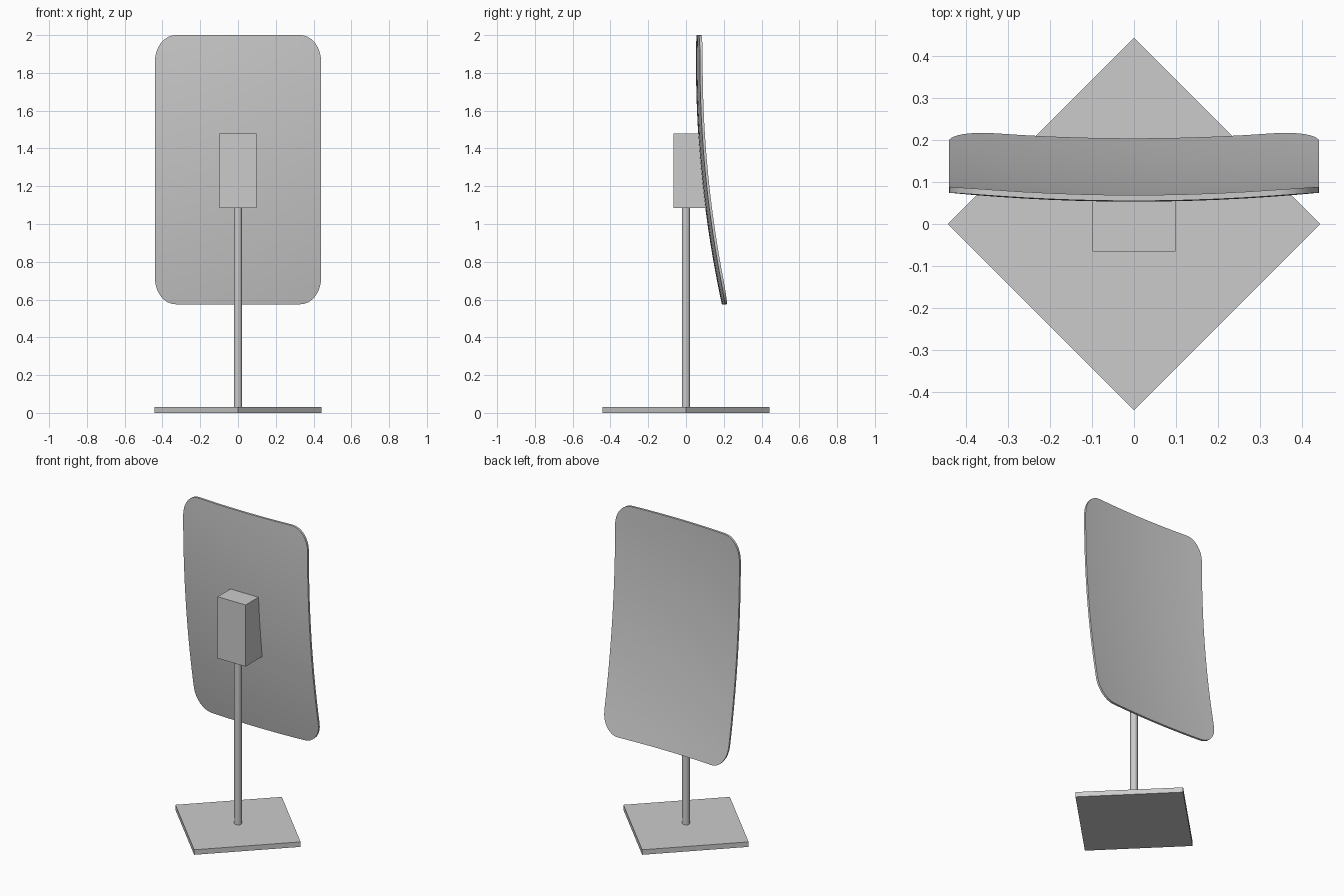
import bpy, bmesh, math

cube = bpy.data.objects.get("Cube")
if cube:
    bpy.data.objects.remove(cube, do_unlink=True)

grey = bpy.data.materials.new("plain_grey")
grey.use_nodes = True
colour = (0.6, 0.6, 0.6, 1)
grey.diffuse_color = colour
grey.node_tree.nodes["Principled BSDF"].inputs["Base Color"].default_value = colour


def finish(name, bm, smooth=False):
    """Turn a bmesh into a named, coloured object."""
    bmesh.ops.recalc_face_normals(bm, faces=bm.faces)
    mesh = bpy.data.meshes.new(name)
    bm.to_mesh(mesh)
    bm.free()
    mesh.materials.append(grey)
    obj = bpy.data.objects.new(name, mesh)
    bpy.context.collection.objects.link(obj)
    if smooth:
        bpy.ops.object.select_all(action='DESELECT')
        obj.select_set(True)
        bpy.context.view_layer.objects.active = obj
        bpy.ops.object.shade_smooth_by_angle(angle=math.radians(35))
    return obj


def panel_y(x, z):
    """Front surface of the dished panel."""
    return 0.053 + 0.084 * (z - 1.85) ** 2 + 0.11 * x ** 2


# Base: thin square plate turned to a diamond
bm = bmesh.new()
bmesh.ops.create_cone(bm, cap_ends=True, segments=4, radius1=0.443, radius2=0.443, depth=0.032)
bmesh.ops.translate(bm, verts=bm.verts, vec=(0, 0, 0.016))
# put the corners on the axes
if abs(abs(bm.verts[:][0].co.x) - abs(bm.verts[:][0].co.y)) < 0.01:
    for v in bm.verts:
        v.co.x, v.co.y = (v.co.x - v.co.y) / math.sqrt(2), (v.co.x + v.co.y) / math.sqrt(2)
finish("base_plate", bm)

# Pole
bm = bmesh.new()
bmesh.ops.create_cone(bm, cap_ends=True, segments=24, radius1=0.022, radius2=0.022, depth=1.08)
bmesh.ops.translate(bm, verts=bm.verts, vec=(0, 0, 0.56))
finish("pole", bm, smooth=True)

# Mounting box: its back follows the slope of the panel
bm = bmesh.new()
bmesh.ops.create_cube(bm, size=1)
for v in bm.verts:
    x, z = v.co.x * 0.198, 1.283 + v.co.z * 0.394
    y = -0.065 if v.co.y < 0 else panel_y(x, z) + 0.004
    v.co = (x, y, z)
finish("mounting_box", bm)

# Panel: columns end on a rounded rectangle, rows are spread between the ends
HALF_W, BOTTOM, TOP, RX, RZ = 0.44, 0.575, 2.0, 0.11, 0.14
corner = [HALF_W - RX + RX * math.sin(math.pi / 2 * i / 8) for i in range(9)]
inner = [corner[0] * i / 5 for i in range(-4, 5)]
columns = [-x for x in reversed(corner)] + inner + corner
ROWS = 24
bm = bmesh.new()
grid = []
for x in columns:
    t = max(0, abs(x) - (HALF_W - RX)) / RX
    inset = RZ * (1 - math.sqrt(max(0, 1 - t * t)))
    low, high = BOTTOM + inset, TOP - inset
    zs = [low + (high - low) * j / ROWS for j in range(ROWS + 1)]
    grid.append([bm.verts.new((x, panel_y(x, z), z)) for z in zs])
for a, b in zip(grid, grid[1:]):
    for j in range(ROWS):
        bm.faces.new((a[j], b[j], b[j + 1], a[j + 1]))
# thicken towards the back
front = bm.faces[:]
copy = bmesh.ops.extrude_face_region(bm, geom=front, use_keep_orig=True)
new_verts = [g for g in copy["geom"] if isinstance(g, bmesh.types.BMVert)]
bmesh.ops.translate(bm, verts=new_verts, vec=(0, 0.014, 0))
finish("curved_panel", bm, smooth=True)
